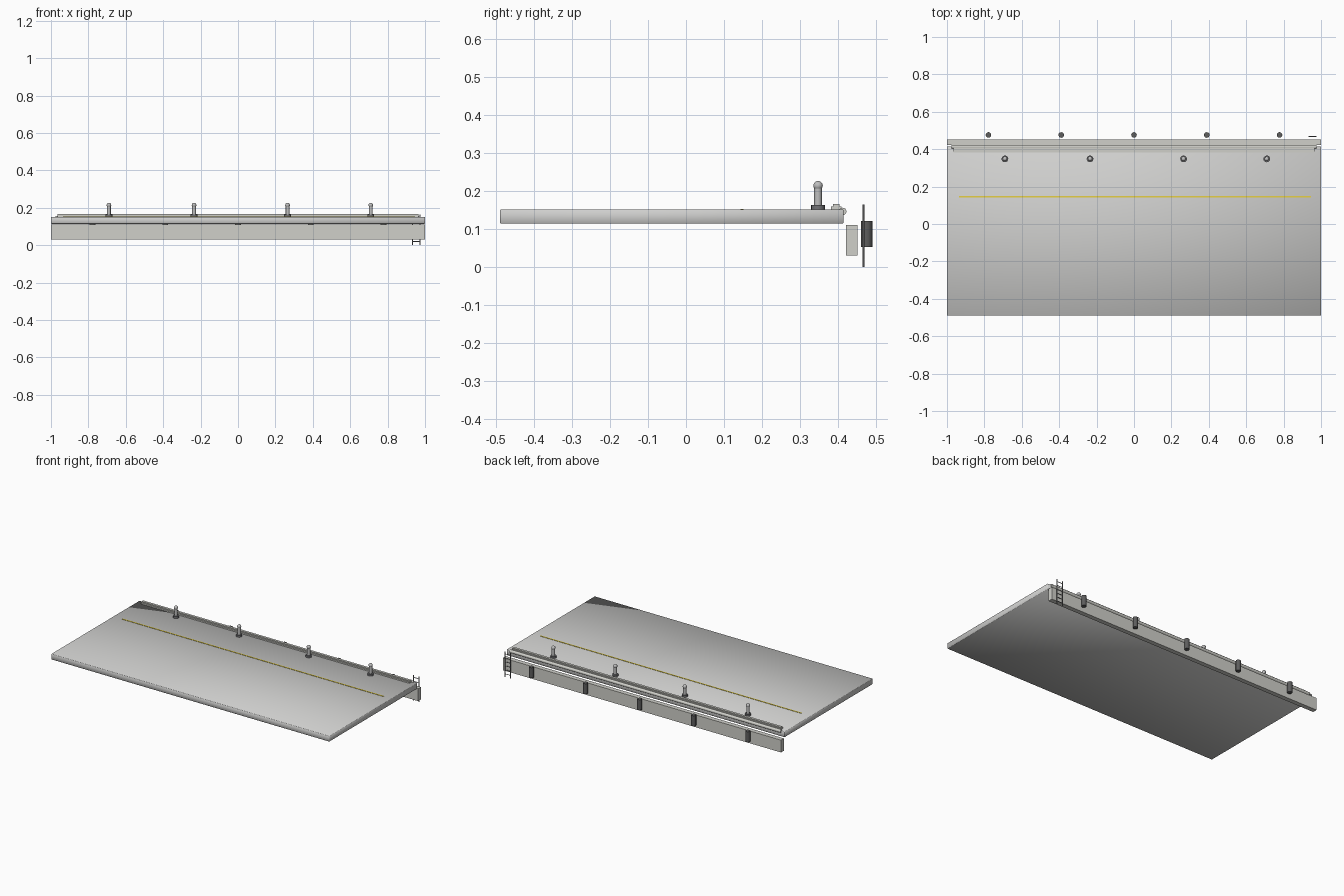
import bpy
from math import pi

cube = bpy.data.objects.get("Cube")
if cube:
    bpy.data.objects.remove(cube, do_unlink=True)


def material(name, rgb):
    m = bpy.data.materials.new(name)
    m.use_nodes = True
    m.diffuse_color = (*rgb, 1)
    m.node_tree.nodes["Principled BSDF"].inputs["Base Color"].default_value = (*rgb, 1)
    return m


deck_concrete = material("pale concrete", (0.63, 0.63, 0.62))
concrete = material("concrete", (0.63, 0.63, 0.59))
steel = material("light steel", (0.52, 0.52, 0.52))
iron = material("dark iron", (0.17, 0.17, 0.18))
ladder_steel = material("ladder steel", (0.3, 0.3, 0.31))
rubber = material("dark rubber", (0.11, 0.11, 0.11))
yellow = material("yellow paint", (0.82, 0.65, 0.06))


def finish(name, mat, smooth=True):
    o = bpy.context.object
    o.name = name
    o.data.materials.append(mat)
    if smooth:
        bpy.ops.object.shade_smooth_by_angle()
    return o


def box(name, mat, x, y, z):
    """Box from (low, high) pairs on each axis."""
    spans = (x, y, z)
    bpy.ops.mesh.primitive_cube_add(size=1, location=[(a + b) / 2 for a, b in spans])
    o = bpy.context.object
    o.scale = [b - a for a, b in spans]
    bpy.ops.object.transform_apply(location=False, rotation=False)
    return finish(name, mat, False)


def rod(name, mat, centre, radius, length, along_x=False, sides=16):
    bpy.ops.mesh.primitive_cylinder_add(vertices=sides, radius=radius, depth=length, location=centre,
                                        rotation=(0, pi / 2 if along_x else 0, 0))
    return finish(name, mat)


# Quay deck with softly shaded, slightly bevelled edges, and the wall behind it
deck = box("deck_slab", deck_concrete, (-1, 1), (-0.49, 0.415), (0.114, 0.151))
for face in deck.data.polygons:
    face.use_smooth = True
bevel = deck.modifiers.new("edge_bevel", 'BEVEL')
bevel.width = 0.002
bevel.segments = 1
box("quay_wall", concrete, (-1, 1), (0.422, 0.452), (0.03, 0.11))

# Edge kerb and service pipe
box("kerb_base", concrete, (-0.965, 0.965), (0.382, 0.41), (0.15, 0.159))
box("kerb_cap", concrete, (-0.965, 0.965), (0.388, 0.404), (0.159, 0.166))
rod("service_pipe", concrete, (0, 0.413, 0.146), 0.01, 1.95, True)

# Painted safety line
box("safety_line", yellow, (-0.935, 0.945), (0.143, 0.151), (0.15, 0.153))

# Mooring bollards
for x in (-0.69, -0.235, 0.265, 0.71):
    rod("bollard_base", iron, (x, 0.348, 0.157), 0.018, 0.012)
    rod("bollard_post", steel, (x, 0.348, 0.184), 0.01, 0.046)
    bpy.ops.mesh.primitive_uv_sphere_add(segments=16, ring_count=10, radius=0.0125,
                                         location=(x, 0.348, 0.214))
    finish("bollard_head", steel)

# Fenders on the outer wall
for i in range(-2, 3):
    rod("fender", rubber, (i * 0.389, 0.476, 0.087), 0.015, 0.068)

# Access ladder
for x in (0.934, 0.974):
    rod("ladder_rail", ladder_steel, (x, 0.468, 0.0825), 0.0025, 0.165, sides=8)
for i in range(6):
    rod("ladder_rung", ladder_steel, (0.954, 0.468, 0.02 + i * 0.026), 0.002, 0.044, True, sides=8)
